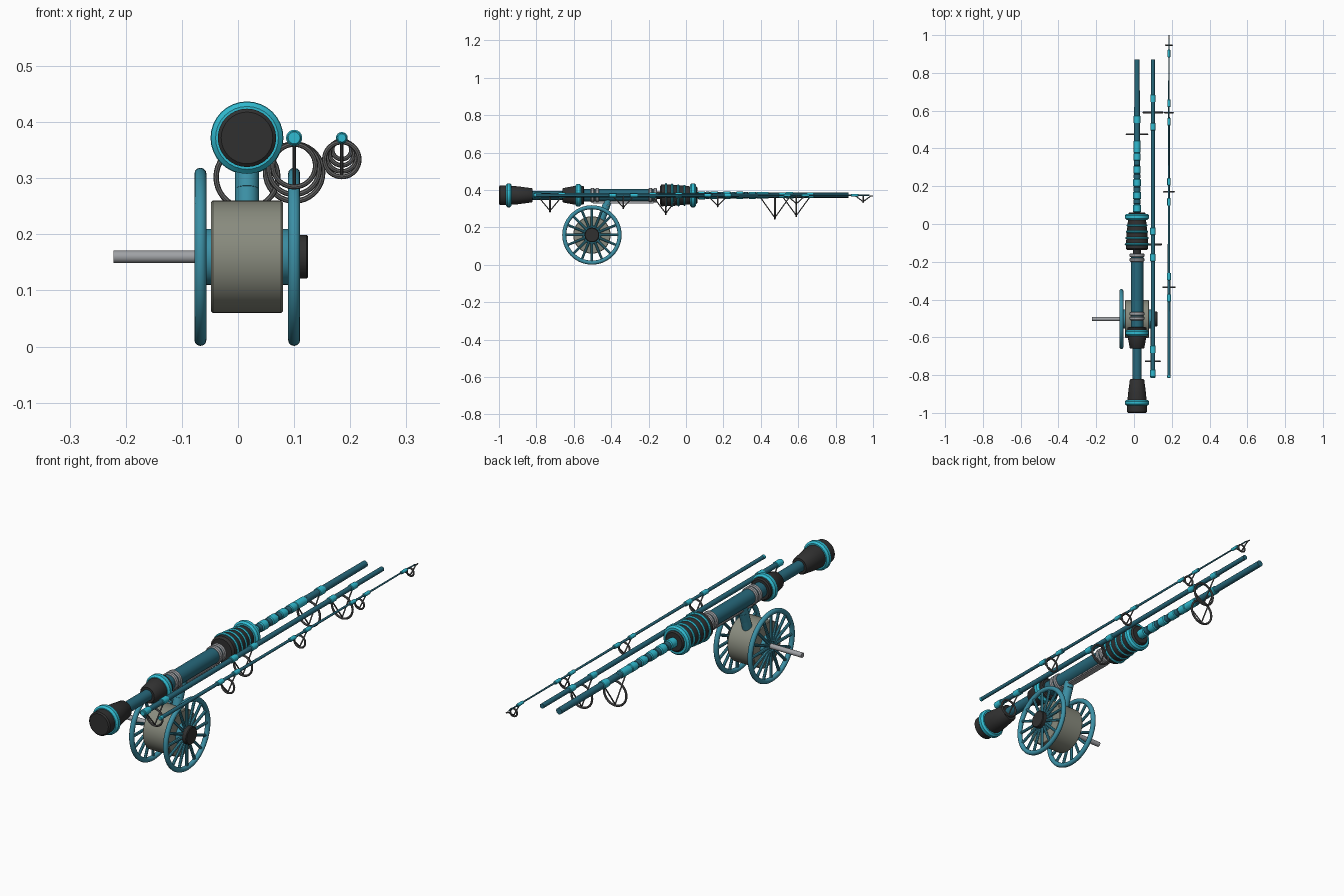
import bpy, bmesh, math
from mathutils import Vector, Matrix

if "Cube" in bpy.data.objects:
    bpy.data.objects.remove(bpy.data.objects["Cube"])

def mat(name, c):
    m = bpy.data.materials.new(name)
    m.diffuse_color = (*c, 1)
    m.use_nodes = True
    m.node_tree.nodes["Principled BSDF"].inputs["Base Color"].default_value = m.diffuse_color
    return m

TEAL = mat("teal", (0.02, 0.14, 0.2))
BLUE = mat("blue", (0.045, 0.28, 0.38))
CYAN = mat("cyan", (0.03, 0.5, 0.64))
BLACK = mat("black", (0.03, 0.03, 0.03))
STEEL = mat("steel", (0.12, 0.12, 0.12))
SILVER = mat("silver", (0.35, 0.36, 0.38))
LINE = mat("line", (0.25, 0.26, 0.21))

def finish(name, bm, m):
    bmesh.ops.recalc_face_normals(bm, faces=bm.faces)
    me = bpy.data.meshes.new(name)
    bm.to_mesh(me)
    bm.free()
    ob = bpy.data.objects.new(name, me)
    bpy.context.collection.objects.link(ob)
    me.materials.append(m)
    bpy.ops.object.select_all(action='DESELECT')
    ob.select_set(True)
    bpy.context.view_layer.objects.active = ob
    bpy.ops.object.shade_smooth_by_angle(angle=math.radians(35))
    return ob

def lathe(name, prof, m, origin, axis='Y', n=32):
    # solid of revolution: (distance along axis, radius)
    bm = bmesh.new()
    rings = []
    for t, r in prof:
        ring = []
        for i in range(n):
            a = 2 * math.pi * i / n
            c, s = r * math.cos(a), r * math.sin(a)
            p = Vector((c, t, s)) if axis == 'Y' else Vector((t, c, s))
            ring.append(bm.verts.new(p + Vector(origin)))
        rings.append(ring)
    for a, b in zip(rings, rings[1:]):
        for i in range(n):
            j = (i + 1) % n
            bm.faces.new((a[i], a[j], b[j], b[i]))
    bm.faces.new(rings[0])
    bm.faces.new(rings[-1])
    return finish(name, bm, m)

def band(y0, y1, r, c=0.004):
    return [(y0, r - c), (y0 + c, r), (y1 - c, r), (y1, r - c)]

def rod_to(bm, a, b, r, n=10):
    a, b = Vector(a), Vector(b)
    d = b - a
    M = Matrix.Translation((a + b) / 2) @ d.to_track_quat('Z', 'Y').to_matrix().to_4x4()
    bmesh.ops.create_cone(bm, cap_ends=True, segments=n, radius1=r, radius2=r,
                          depth=d.length, matrix=M)

def torus(bm, centre, R, r, axis, n=48, k=10):
    rings = []
    for i in range(n):
        a = 2 * math.pi * i / n
        ring = []
        for j in range(k):
            b = 2 * math.pi * j / k
            q, h = R + r * math.cos(b), r * math.sin(b)
            u, v = q * math.cos(a), q * math.sin(a)
            p = (u, h, v) if axis == 'Y' else (h, u, v)
            ring.append(bm.verts.new(Vector(centre) + Vector(p)))
        rings.append(ring)
    for i in range(n):
        A, B = rings[i], rings[(i + 1) % n]
        for j in range(k):
            l = (j + 1) % k
            bm.faces.new((A[j], A[l], B[l], B[j]))

Z = 0.372
X1, X2, X3 = 0.016, 0.1, 0.185
O1, O2, O3 = (X1, 0, Z), (X2, 0, Z), (X3, 0, Z)

# butt section: blank, grips and reel seat
lathe("butt_blank", [(-0.85, 0.024), (-0.6, 0.024)], TEAL, O1)
lathe("butt_grip", [(-1, 0.046), (-0.995, 0.052), (-0.96, 0.052), (-0.93, 0.05),
                    (-0.9, 0.048), (-0.825, 0.038), (-0.82, 0.034)], BLACK, O1)
lathe("butt_ring", band(-0.962, -0.932, 0.064, 0.008), CYAN, O1)
lathe("rear_grip", [(-0.66, 0.034), (-0.655, 0.039), (-0.6, 0.049), (-0.55, 0.05), (-0.545, 0.044)], BLACK, O1)
lathe("rear_grip_ring", band(-0.592, -0.56, 0.06, 0.008), CYAN, O1)
lathe("reel_seat", [(-0.56, 0.033), (-0.155, 0.033)], TEAL, O1)
for i, y in enumerate((-0.51, -0.485, -0.2, -0.175)):
    lathe(f"seat_ring_{i}", band(y, y + 0.02, 0.039), SILVER, O1)
lathe("seat_neck", [(-0.16, 0.02), (-0.12, 0.02)], BLACK, O1)

# fore grip with raised rings
lathe("fore_grip", [(-0.138, 0.05), (-0.13, 0.059), (-0.06, 0.056), (0.02, 0.048),
                    (0.055, 0.046), (0.062, 0.04)], BLACK, O1)
for i in range(4):
    y = -0.113 + i * 0.033
    lathe(f"fore_grip_ring_{i}", band(y, y + 0.012, 0.065 - 0.003 * i), CYAN, O1)
lathe("fore_grip_collar", band(0.022, 0.053, 0.064, 0.008), CYAN, O1)

# main blank with alternating thread wraps
lathe("main_blank", [(0.05, 0.017), (0.5, 0.015), (0.87, 0.014)], TEAL, O1, n=20)
for i in range(6):
    y = 0.062 + i * 0.068
    lathe(f"wrap_{i}", band(y, y + 0.042, 0.0215 - 0.0007 * i), CYAN, O1, n=20)
    lathe(f"dark_wrap_{i}", band(y + 0.042, y + 0.068, 0.019 - 0.0007 * i), TEAL, O1, n=20)

# middle and tip sections
lathe("middle_blank", [(-0.81, 0.0115), (0.87, 0.0105)], TEAL, O2, n=20)
lathe("tip_blank", [(-0.81, 0.0085), (0, 0.006), (0.98, 0.003)], TEAL, O3, n=16)
lathe("middle_end_cap", band(-0.815, -0.8, 0.0125, 0.002), CYAN, O2, n=20)
lathe("tip_end_cap", band(-0.815, -0.8, 0.0092, 0.002), CYAN, O3, n=20)

# line guides: hanging ring, V legs and wraps over the feet
guides = [(X1, 0.475, 0.055, 0.015), (X2, -0.727, 0.038, 0.0115), (X2, -0.108, 0.045, 0.011),
          (X2, 0.59, 0.051, 0.0108), (X3, -0.335, 0.031, 0.0075), (X3, 0.17, 0.027, 0.006),
          (X3, 0.59, 0.022, 0.005), (X3, 0.947, 0.017, 0.004)]
for i, (x, y, R, br) in enumerate(guides):
    t = 0.0035 + 0.025 * R
    zc = Z - br - R
    s = 0.025 + 0.9 * R
    bm = bmesh.new()
    torus(bm, (x, y, zc), R, t, 'Y', n=36, k=8)
    for d in (-1, 1):
        rod_to(bm, (x, y + d * s, Z - br), (x, y, zc - R + t), 0.003, 8)
        rod_to(bm, (x, y + d * s, Z - br), (x, y + d * (s + 0.012), Z - br), 0.003, 8)
    finish(f"line_guide_{i}", bm, STEEL)
    for d in (-1, 1):
        c = y + d * (s + 0.004)
        if c < 0.98:
            lathe(f"guide_wrap_{i}_{d}", band(c - 0.02, c + 0.02, br + 0.003, 0.002),
                  CYAN, (x, 0, Z), n=16)

# reel: spool, hubs, cap, crank
C = (0, -0.503, 0.16)
lathe("line_spool", [(-0.048, 0.097), (-0.045, 0.1), (0.077, 0.1), (0.08, 0.097)], LINE, C, 'X', 48)
lathe("reel_hub", [(-0.066, 0.046), (-0.058, 0.05), (0.09, 0.05), (0.1, 0.046)], BLUE, C, 'X')
lathe("hub_cap", [(0.09, 0.039), (0.122, 0.039), (0.125, 0.036)], BLACK, C, 'X')
lathe("crank_handle", [(-0.222, 0.011), (-0.05, 0.011)], SILVER, C, 'X', 20)

# spoked side wheels
for name, x in (("left", -0.067), ("right", 0.1)):
    bm = bmesh.new()
    torus(bm, (x, C[1], C[2]), 0.148, 0.0108, 'X', 56, 12)
    for k in range(16):
        a = 2 * math.pi * k / 16
        u, v = math.cos(a), math.sin(a)
        rod_to(bm, (x, C[1] + 0.02 * u, C[2] + 0.02 * v),
               (x, C[1] + 0.146 * u, C[2] + 0.146 * v), 0.0065, 8)
    finish(f"{name}_wheel", bm, BLUE)

# reel stem and foot
bm = bmesh.new()
pts = [(X1, -0.455, 0.235), (X1, -0.44, 0.28), (X1, -0.425, 0.32), (X1, -0.415, 0.355)]
for a, b in zip(pts, pts[1:]):
    rod_to(bm, a, b, 0.021, 20)
finish("reel_stem", bm, BLUE)
bm = bmesh.new()
bmesh.ops.create_cube(bm, size=1, matrix=Matrix.Translation((X1, -0.335, 0.335))
                      @ Matrix.Diagonal((0.032, 0.33, 0.014, 1)))
bmesh.ops.bevel(bm, geom=bm.edges[:], offset=0.004, segments=2, affect='EDGES')
finish("reel_foot", bm, SILVER)
